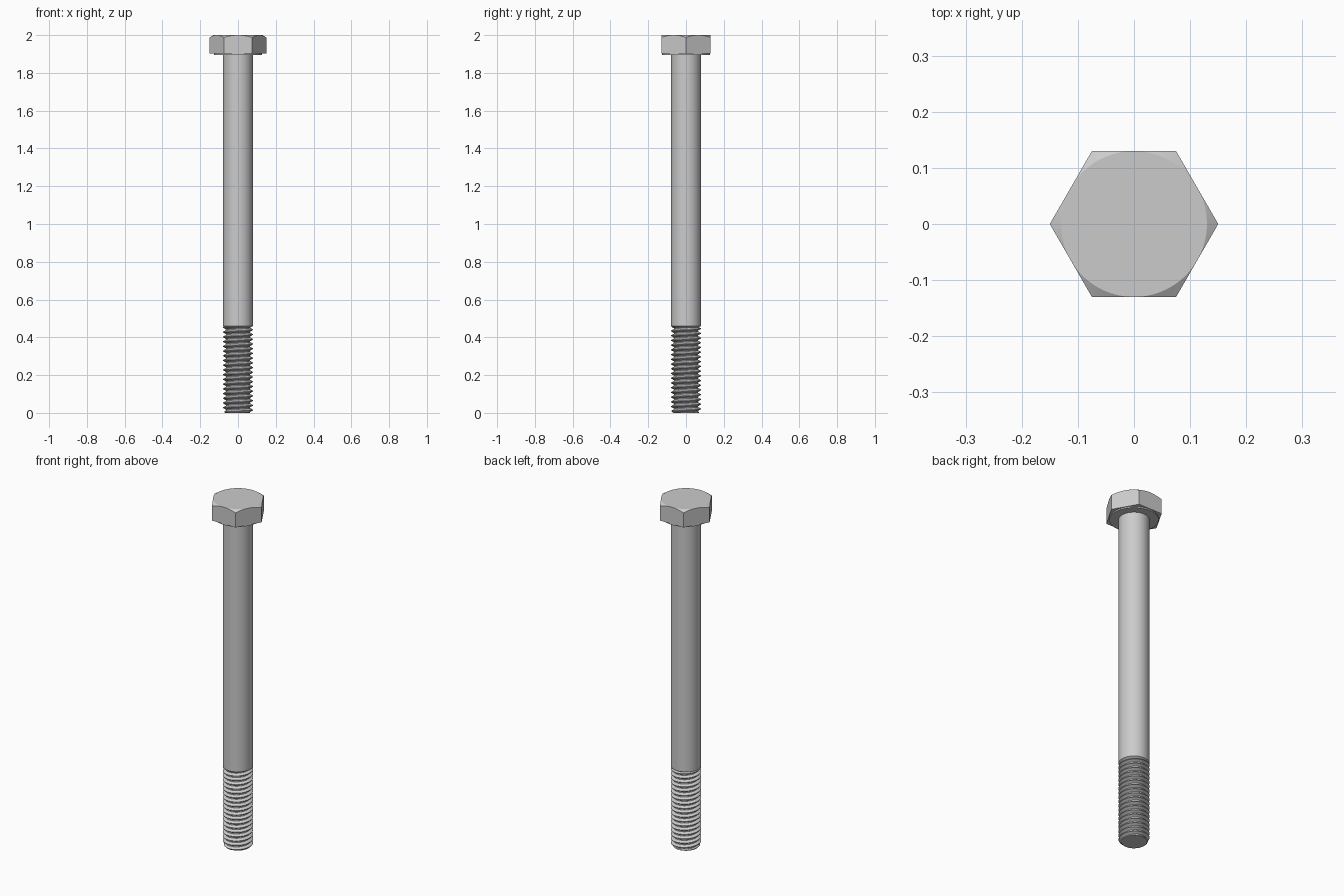
import bpy, bmesh, math

if "Cube" in bpy.data.objects:
    bpy.data.objects.remove(bpy.data.objects["Cube"])

R, APOTHEM, PITCH, THREAD_TOP = 0.079, 0.13, 0.025, 0.46


def skin(name, rings, seg, cap_first=False, cap_last=False, angle=25):
    """Join rings of points (bottom to top, counter-clockwise) into one object."""
    bm = bmesh.new()
    vs = [[bm.verts.new(p) for p in ring] for ring in rings]
    for a, b in zip(vs, vs[1:]):
        for j in range(seg):
            k = (j + 1) % len(a)
            bm.faces.new((a[j], a[k], b[k], b[j]))
    if cap_first:
        bm.faces.new(vs[0][:seg][::-1])
    if cap_last:
        bm.faces.new(vs[-1][:seg])
    bmesh.ops.remove_doubles(bm, verts=bm.verts, dist=1e-5)
    bmesh.ops.dissolve_degenerate(bm, edges=bm.edges, dist=1e-5)
    me = bpy.data.meshes.new(name)
    bm.to_mesh(me)
    bm.free()
    ob = bpy.data.objects.new(name, me)
    bpy.context.collection.objects.link(ob)
    bpy.ops.object.select_all(action='DESELECT')
    ob.select_set(True)
    bpy.context.view_layer.objects.active = ob
    bpy.ops.object.shade_smooth_by_angle(angle=math.radians(angle))
    return ob


def pt(r, t, z):
    return (r * math.cos(t), r * math.sin(t), z)


def circle(r, z, n):
    return [pt(r, 2 * math.pi * j / n, z) for j in range(n)]


# Hexagonal head with a conical chamfer on top and a washer face below
N = 96
angles = [2 * math.pi * j / N for j in range(N)]


def hex_r(t):
    return APOTHEM / math.cos((t % (math.pi / 3)) - math.pi / 6)


skin("hex_head", [
    circle(R * 0.95, 1.896, N),
    circle(0.126, 1.896, N),
    circle(0.126, 1.903, N),
    [pt(hex_r(t), t, 1.903) for t in angles],
    [pt(hex_r(t), t, 2 - (hex_r(t) - APOTHEM) * math.tan(math.radians(32))) for t in angles],
    circle(APOTHEM, 2.0, N),
], N, cap_last=True, angle=15)

# Plain shank, bevelled where the thread starts
skin("shank", [circle(0.066, 0.452, 64), circle(R, THREAD_TOP, 64),
               circle(R, 1.898, 64)], 64, cap_first=True)

# Helical thread: one-turn profile as (fraction of pitch, radius)
PROFILE = [(0, 0.0645), (0.2, 0.0645), (0.53, R), (0.67, R), (1, 0.0645)]


def thread_r(t, z):
    f = (z / PITCH - t / (2 * math.pi)) % 1.0
    for (f0, r0), (f1, r1) in zip(PROFILE, PROFILE[1:]):
        if f <= f1:
            r = r0 + (r1 - r0) * (f - f0) / (f1 - f0)
            break
    return min(r, 0.067 + z)  # chamfered tip


S = 64
turns = int(THREAD_TOP / PITCH) + 2
rings = []
for i in range(-1, turns):
    for f, _ in PROFILE[:-1] + [(0.83, 0)]:
        ring = []
        for j in range(S + 1):
            t = 2 * math.pi * j / S
            z = min(max(PITCH * (i + f + j / S), 0), THREAD_TOP - 0.002)
            ring.append(pt(thread_r(t, z), t, z))
        rings.append(ring)
thread = skin("thread", rings, S, cap_first=True, cap_last=True)
